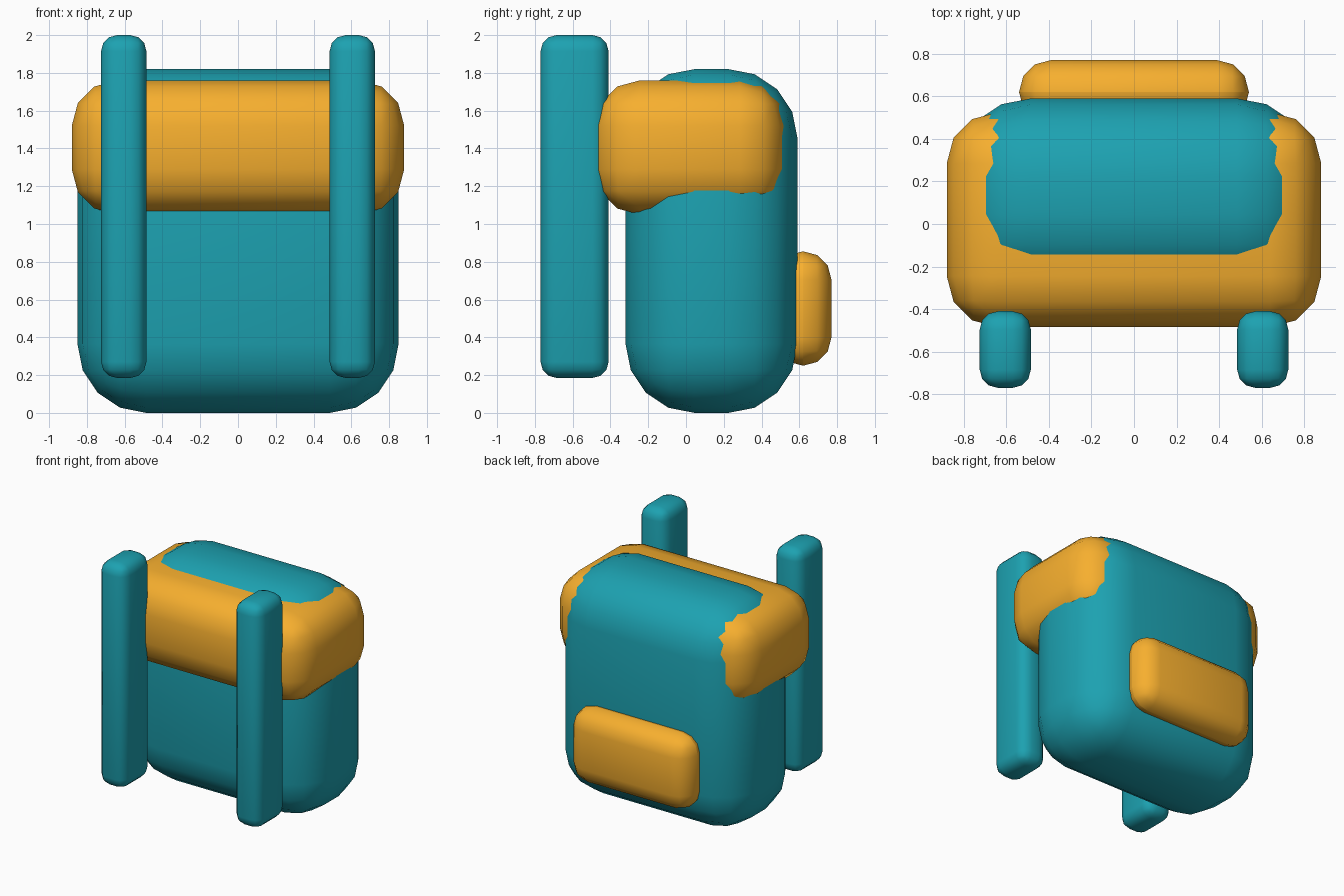
import bpy, bmesh
from mathutils import Vector

if "Cube" in bpy.data.objects:
    bpy.data.objects.remove(bpy.data.objects["Cube"])


def material(name, rgb):
    mat = bpy.data.materials.new(name)
    mat.diffuse_color = (*rgb, 1.0)
    mat.use_nodes = True
    mat.node_tree.nodes["Principled BSDF"].inputs["Base Color"].default_value = mat.diffuse_color
    return mat


TEAL = material("teal_fabric", (0.012, 0.36, 0.44))
AMBER = material("amber_fabric", (0.93, 0.43, 0.028))


def rounded_box(name, low, high, radius, segments, mat):
    """Smooth box spanning low..high with every edge rounded."""
    low, high = Vector(low), Vector(high)
    size, centre = high - low, (low + high) / 2
    bm = bmesh.new()
    bmesh.ops.create_cube(bm, size=1)
    bmesh.ops.scale(bm, vec=size, verts=bm.verts)
    bmesh.ops.bevel(bm, geom=bm.edges[:], offset=radius, offset_type='OFFSET',
                    segments=segments, profile=0.5, affect='EDGES',
                    clamp_overlap=True)
    for face in bm.faces:
        face.smooth = True
    mesh = bpy.data.meshes.new(name)
    bm.to_mesh(mesh)
    bm.free()
    mesh.materials.append(mat)
    obj = bpy.data.objects.new(name, mesh)
    obj.location = centre
    bpy.context.collection.objects.link(obj)
    return obj


# Main bag
rounded_box("bag_body", (-0.85, -0.32, 0), (0.85, 0.59, 1.82), 0.365, 4, TEAL)

# Wide flap wrapped around the upper part
rounded_box("top_flap", (-0.88, -0.485, 1.05), (0.88, 0.525, 1.76), 0.24, 3, AMBER)

# Pocket on the +y side
rounded_box("pocket", (-0.54, 0.47, 0.25), (0.54, 0.77, 0.855), 0.149, 3, AMBER)

# Pair of upright shoulder straps
for side, x in (("left", -0.605), ("right", 0.605)):
    rounded_box(f"{side}_strap", (x - 0.12, -0.77, 0.185), (x + 0.12, -0.41, 2.0),
                0.085, 3, TEAL)
